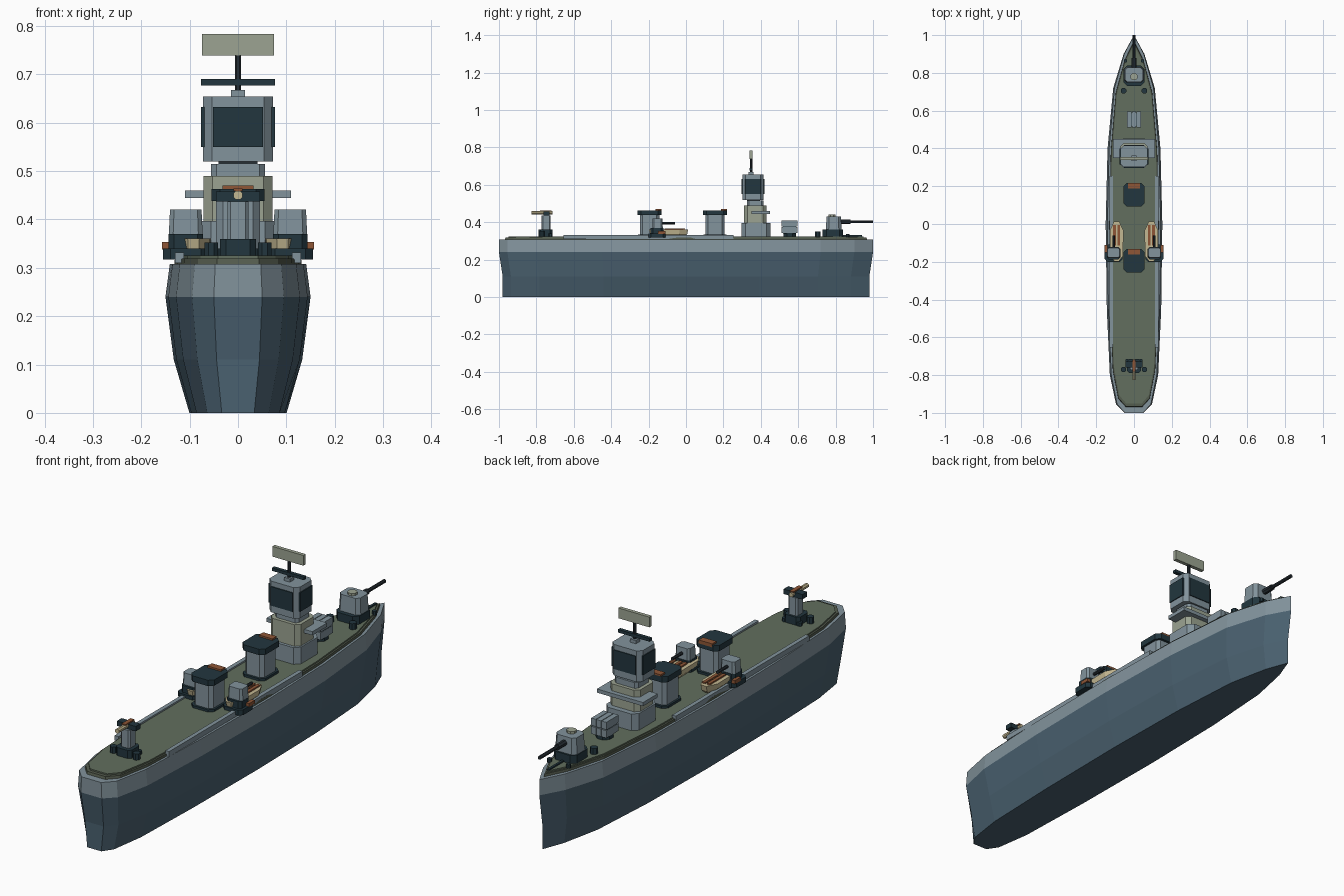
import bpy
from math import pi, cos, sin

cube = bpy.data.objects.get("Cube")
if cube:
    bpy.data.objects.remove(cube, do_unlink=True)


def linear(c):
    c /= 255
    return c / 12.92 if c <= 0.04045 else ((c + 0.055) / 1.055) ** 2.4


def material(name, r, g, b):
    m = bpy.data.materials.new(name)
    m.use_nodes = True
    col = (linear(r), linear(g), linear(b), 1)
    m.diffuse_color = col
    bsdf = m.node_tree.nodes["Principled BSDF"]
    bsdf.inputs["Base Color"].default_value = col
    bsdf.inputs["Roughness"].default_value = 0.8
    return m


HULL = material("hull slate", 74, 97, 112)
GREY = material("light grey", 130, 147, 156)
DECK = material("deck olive", 98, 111, 94)
RIM = material("deck edge olive", 84, 92, 78)
DARK = material("dark teal", 34, 54, 62)
BLACK = material("gunmetal", 38, 46, 52)
SAGE = material("sage", 156, 164, 146)
CREAM = material("cream", 196, 184, 146)
RUST = material("rust", 142, 86, 54)


def loft(name, outline, rings, mats, loc=(0, 0, 0), band=None):
    """Stack scaled copies of an outline; rings are (z, x scale, y scale)."""
    n = len(outline)
    verts = [(x * sx, y * sy, z) for z, sx, sy in rings for x, y in outline]
    faces = [tuple(reversed(range(n)))]
    slots = [0]
    for k in range(len(rings) - 1):
        for i in range(n):
            j = (i + 1) % n
            faces.append((k * n + i, k * n + j, (k + 1) * n + j, (k + 1) * n + i))
            slots.append(band(k) if band else 0)
    faces.append(tuple(range((len(rings) - 1) * n, len(rings) * n)))
    slots.append(len(mats) - 1)
    me = bpy.data.meshes.new(name)
    me.from_pydata(verts, [], faces)
    for m in mats:
        me.materials.append(m)
    for p, s in zip(me.polygons, slots):
        p.material_index = s
    ob = bpy.data.objects.new(name, me)
    ob.location = loc
    bpy.context.collection.objects.link(ob)
    return ob


def block(name, x, y, z0, z1, hx, hy, mat, cut=0.0, taper=1.0):
    """Box with half sizes hx, hy and optional clipped vertical corners."""
    if cut:
        o = [(hx, -hy + cut), (hx, hy - cut), (hx - cut, hy), (-hx + cut, hy),
             (-hx, hy - cut), (-hx, -hy + cut), (-hx + cut, -hy), (hx - cut, -hy)]
    else:
        o = [(hx, -hy), (hx, hy), (-hx, hy), (-hx, -hy)]
    return loft(name, o, [(z0, 1, 1), (z1, taper, taper)], [mat], (x, y, 0))


def post(name, x, y, z0, z1, r, mat, sides=8):
    o = [(r * cos(2 * pi * (i + .5) / sides), r * sin(2 * pi * (i + .5) / sides))
         for i in range(sides)]
    return loft(name, o, [(z0, 1, 1), (z1, 1, 1)], [mat], (x, y, 0))


def barrel(name, x, y0, y1, z, r, mat):
    ob = post(name, x, y0, 0, y1 - y0, r, mat)
    ob.location = (x, y0, z)
    ob.rotation_euler.x = -pi / 2
    return ob


# Hull and deck share one outline
half = [(.05, -1), (.095, -.955), (.128, -.8), (.144, -.45), (.15, 0),
        (.14, .4), (.11, .72), (.055, .9)]
outline = half + [(0, 1)] + [(-x, y) for x, y in reversed(half)]
loft("hull", outline,
     [(0, .67, .98), (.11, .885, .98), (.24, 1, 1), (.308, .94, 1)],
     [HULL, GREY], band=lambda k: int(k == 2))
loft("deck_edge", outline, [(.30, .88, .97), (.319, .87, .965)], [RIM])
loft("deck", outline, [(.31, .82, .95), (.325, .82, .95)], [DECK])
for s in (-1, 1):
    block("deck_side_strip", s * .121, -.2, .31, .332, .009, .455, GREY)

# Bow gun and mooring gear
block("bow_gun_base", 0, .785, .32, .36, .055, .055, DARK, .02)
block("bow_gun_turret", 0, .79, .36, .43, .052, .042, GREY, .015, .92)
post("bow_gun_hatch", 0, .78, .43, .44, .02, SAGE)
barrel("bow_gun_sleeve", 0, .82, .88, .402, .013, BLACK)
barrel("bow_gun_barrel", 0, .85, 1.0, .402, .008, BLACK)
block("anchor_chain", 0, .89, .32, .331, .005, .05, DARK)
for s in (-1, 1):
    post("bow_bollard", s * .055, .705, .32, .351, .016, DARK)
    post("bow_cleat", s * .045, .865, .32, .337, .01, DARK)

# Box launcher, three tubes wide and two high
post("launcher_base", 0, .555, .32, .345, .036, DARK)
block("launcher_core", 0, .553, .34, .405, .034, .034, DARK)
for i in (-1, 0, 1):
    for z in (.342, .378):
        block("launcher_tube", i * .025, .553, z, z + .032, .011, .042, GREY)

# Bridge tower
block("bridge_base", 0, .375, .32, .397, .078, .078, GREY, .022)
block("bridge_house", 0, .37, .397, .49, .071, .06, SAGE, .018)
block("bridge_wings", 0, .4, .444, .46, .11, .05, GREY)
block("bridge_neck", 0, .37, .49, .515, .056, .045, GREY, .012)
block("bridge_gap", 0, .36, .51, .525, .04, .035, BLACK)
block("radar_tower", 0, .358, .52, .654, .072, .057, GREY, .018)
block("tower_panel_front_back", 0, .358, .55, .632, .052, .061, DARK)
block("tower_panel_sides", 0, .358, .55, .632, .076, .042, DARK)
block("mast_foot", 0, .348, .65, .668, .014, .014, GREY)
post("mast", 0, .348, .654, .745, .007, BLACK)
block("mast_crossbar", 0, .348, .677, .69, .076, .008, DARK)
block("radar_panel", 0, .348, .739, .783, .074, .008, SAGE)

# Two funnels
for y in (.155, -.195):
    block("funnel_base", 0, y, .32, .335, .054, .062, DARK, .018)
    block("funnel_body", 0, y, .33, .44, .045, .052, GREY, .014)
    block("funnel_cap", 0, y, .438, .463, .055, .063, DARK, .018)
    block("funnel_vent", 0, y + .048, .455, .47, .032, .015, RUST)

# Boats and side guns on each beam
boat = [(.012, -.105), (.034, -.075), (.036, .06), (.014, .105)]
boat += [(-x, y) for x, y in reversed(boat)]
for s in (-1, 1):
    x = s * .092
    loft("boat_hull", boat, [(.325, .6, .85), (.338, .9, .95), (.361, 1, 1)],
         [CREAM], (x, -.093, 0))
    for i in (-1, 1):
        block("boat_bench", x + i * .011, -.06, .355, .367, .007, .055, RUST)
    block("boat_keel_rest", x, -.06, .318, .328, .02, .05, DARK)
    gx = s * .108
    block("side_gun_platform", gx, -.155, .317, .34, .047, .046, DARK, .015)
    block("side_gun_base", gx, -.155, .338, .37, .036, .034, DARK, .012)
    block("side_gun_turret", gx, -.152, .37, .42, .035, .028, GREY, .009, .93)
    barrel("side_gun_barrel", gx, -.13, -.06, .395, .007, BLACK)
    block("side_gun_locker", s * .149, -.13, .338, .353, .008, .02, RUST)

# Stern gun
block("stern_gun_base", 0, -.752, .32, .36, .037, .037, DARK, .012)
block("stern_gun_pillar", 0, -.748, .36, .437, .022, .024, GREY, .007)
block("stern_gun_cradle", 0, -.745, .437, .458, .045, .016, DARK)
barrel("stern_gun_barrel", 0, -.825, -.715, .45, .01, CREAM)
block("stern_gun_sight", 0, -.75, .459, .464, .009, .03, RUST)
for s in (-1, 1):
    post("stern_bollard", s * .055, -.77, .32, .352, .015, DARK)
    post("stern_cleat", s * .035, -.725, .32, .34, .012, DARK)
